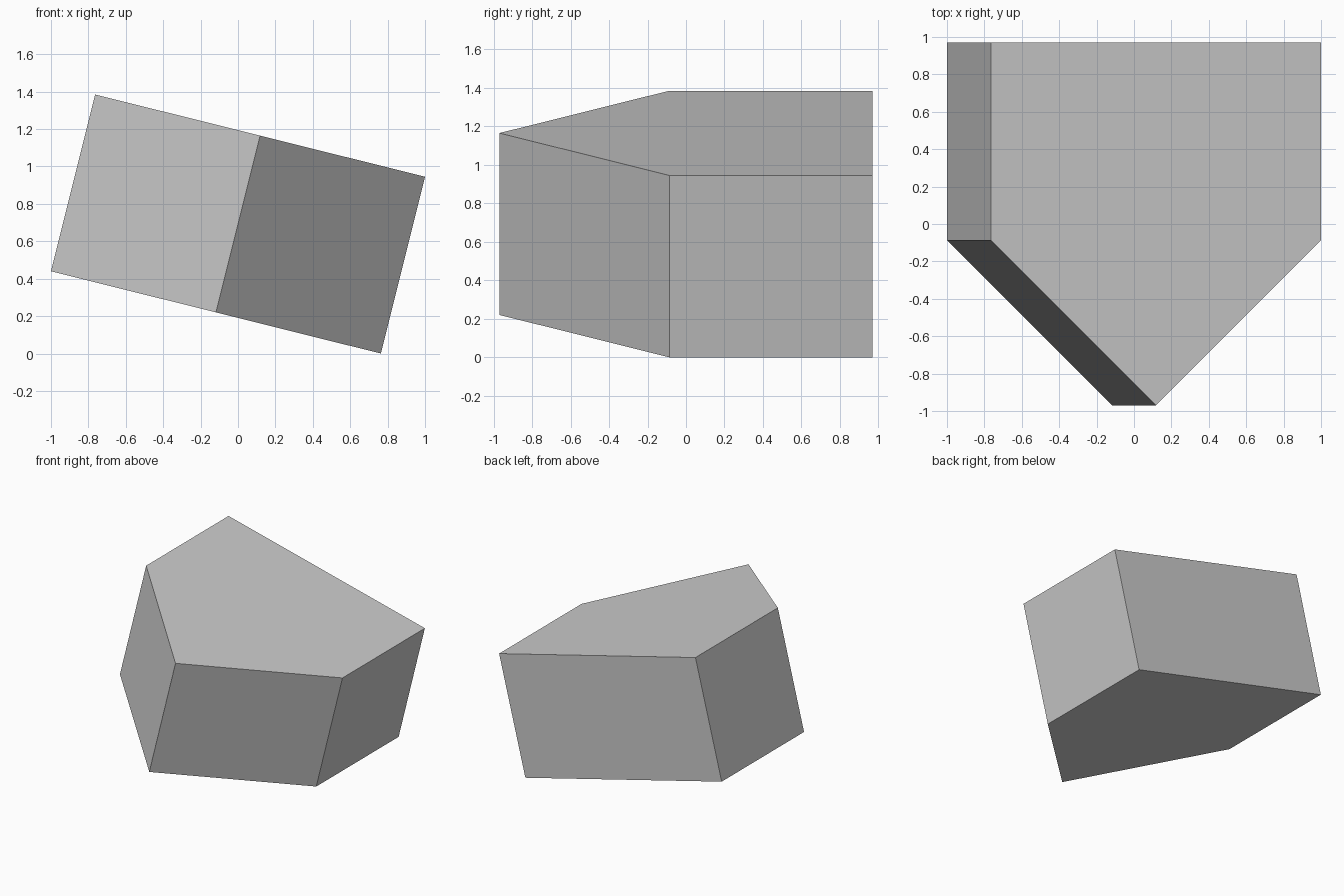
import bpy
import bmesh
from math import radians
from mathutils import Matrix

if "Cube" in bpy.data.objects:
    bpy.data.objects.remove(bpy.data.objects["Cube"])

WIDTH, HEIGHT, TILT = 1.818, 0.974, radians(14)
half = WIDTH / 2

# Home-plate outline: square back, pointed front
outline = [(-half, 0.97), (-half, -0.087), (0, -0.97), (half, -0.087), (half, 0.97)]

bm = bmesh.new()
base = bm.faces.new([bm.verts.new((x, y, 0)) for x, y in outline])
top = bmesh.ops.extrude_face_region(bm, geom=[base], use_keep_orig=True)
bmesh.ops.translate(bm, vec=(0, 0, HEIGHT),
                    verts=[v for v in top["geom"] if isinstance(v, bmesh.types.BMVert)])
bmesh.ops.recalc_face_normals(bm, faces=bm.faces)

# Tilt the block down to the right, then centre it and rest its low edge on the ground
bmesh.ops.rotate(bm, cent=(0, 0, 0), matrix=Matrix.Rotation(TILT, 3, 'Y'), verts=bm.verts)
xs = [v.co.x for v in bm.verts]
bmesh.ops.translate(bm, vec=(-(min(xs) + max(xs)) / 2, 0, -min(v.co.z for v in bm.verts)),
                    verts=bm.verts)

mesh = bpy.data.meshes.new("tilted_pentagon_block")
bm.to_mesh(mesh)
bm.free()
block = bpy.data.objects.new("tilted_pentagon_block", mesh)
bpy.context.collection.objects.link(block)
